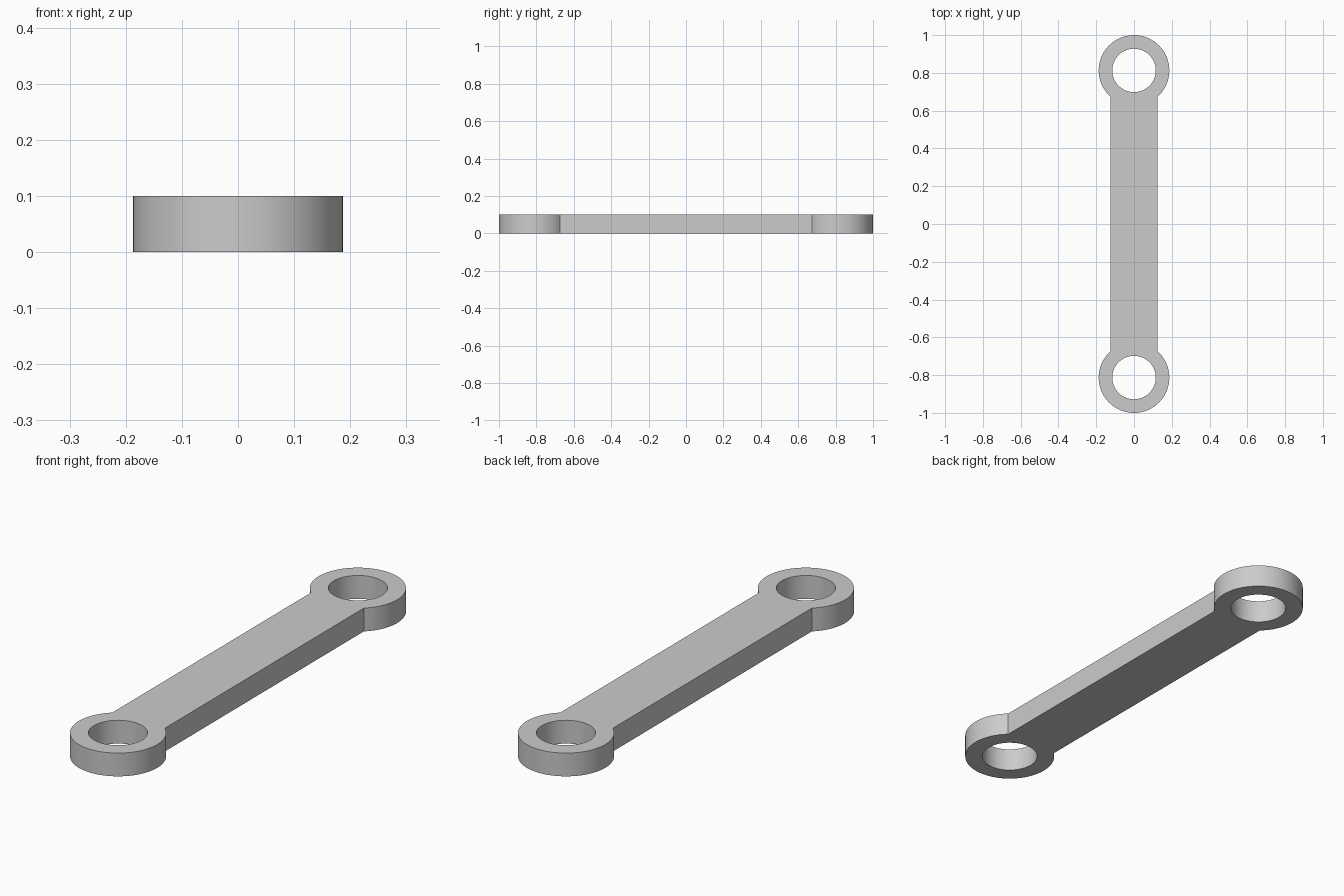
import bpy, bmesh, math

cube = bpy.data.objects.get("Cube")
if cube:
    bpy.data.objects.remove(cube, do_unlink=True)

THICK = 0.1       # plate thickness
RING_R = 0.187    # outer radius of the end rings
HOLE_R = 0.115    # radius of the pin holes
BAR_HALF = 0.125  # half width of the bar
RING_Y = 1 - RING_R

steel = bpy.data.materials.new("plain grey")
steel.use_nodes = True
GREY = (0.6, 0.6, 0.6, 1)
steel.diffuse_color = GREY
steel.node_tree.nodes["Principled BSDF"].inputs["Base Color"].default_value = GREY


def arc(cy, radius, start, sweep, steps):
    """Points along an arc centred on the bar's axis."""
    angles = [start + sweep * i / steps for i in range(steps + 1)]
    return [(radius * math.cos(a), cy + radius * math.sin(a), 0) for a in angles]


def add_loop(bm, points):
    verts = [bm.verts.new(p) for p in points]
    return [bm.edges.new((v, verts[i - 1])) for i, v in enumerate(verts)]


# Outline: two ring arcs joined by the straight sides of the bar
neck = math.acos(BAR_HALF / RING_R)
sweep = math.pi + 2 * neck
outline = arc(RING_Y, RING_R, -neck, sweep, 72)
outline += arc(-RING_Y, RING_R, math.pi - neck, sweep, 72)

bm = bmesh.new()
edges = add_loop(bm, outline)

# Pin holes
for side in (1, -1):
    edges += add_loop(bm, arc(side * RING_Y, HOLE_R, 0, math.tau, 64)[:-1])

# Fill the flat profile and raise it to full thickness
bmesh.ops.triangle_fill(bm, edges=edges, use_beauty=True)
raised = bmesh.ops.extrude_face_region(bm, geom=bm.faces[:], use_keep_orig=True)
top = [g for g in raised["geom"] if isinstance(g, bmesh.types.BMVert)]
bmesh.ops.translate(bm, verts=top, vec=(0, 0, THICK))
bmesh.ops.recalc_face_normals(bm, faces=bm.faces[:])

mesh = bpy.data.meshes.new("link_arm")
bm.to_mesh(mesh)
bm.free()
mesh.materials.append(steel)

link = bpy.data.objects.new("link_arm", mesh)
bpy.context.collection.objects.link(link)
bpy.ops.object.select_all(action="DESELECT")
link.select_set(True)
bpy.context.view_layer.objects.active = link
bpy.ops.object.shade_smooth_by_angle(angle=math.radians(30))
